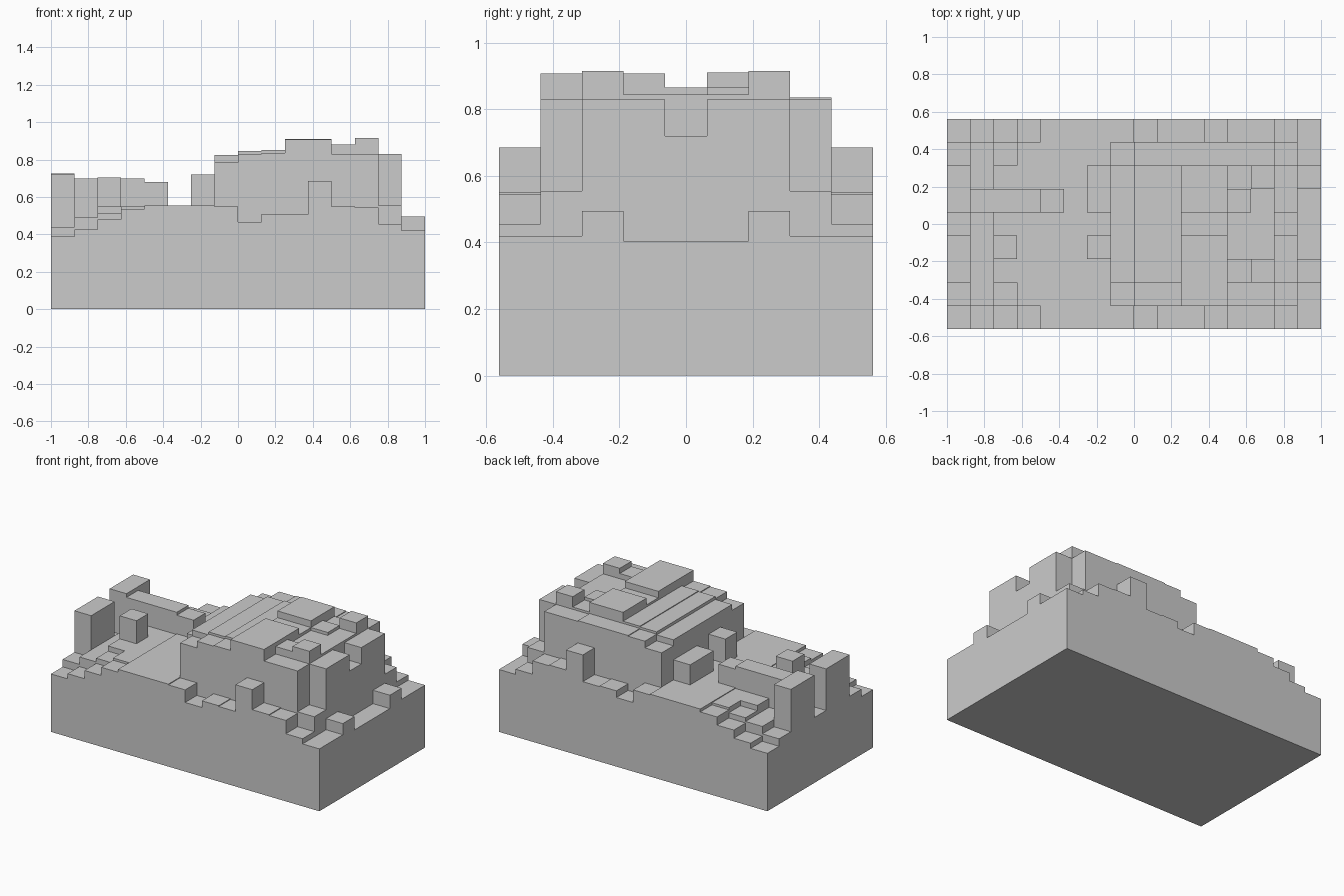
import bpy, bmesh

if "Cube" in bpy.data.objects:
    bpy.data.objects.remove(bpy.data.objects["Cube"])

NX, NY, S = 16, 9, 0.125
H = [[0.0] * NY for _ in range(NX)]


def plate(cols, rows, z):
    """Set a rectangle of cells (inclusive ranges) to one height."""
    for c in range(cols[0], cols[1] + 1):
        for r in range(rows[0], rows[1] + 1):
            H[c][r] = z


def lane(rows, profile):
    """Set the long stepped profile on each listed row."""
    for r in rows:
        for c, z in enumerate(profile):
            H[c][r] = z


# Stepped profiles: outer edges, shoulders, centre
lane((0, 8), (.39, .425, .48, .535, .555, .555, .555, .55,
              .465, .51, .505, .685, .55, .545, .455, .42))
lane((1, 7), (.44, .49, .515, .55, .555, .555, .555, .785,
              .83, .835, .835, .835, .83, .83, .555, .42))
lane(range(2, 7), (.44, .49, .55, .55, .555, .555, .555, .825,
                   .845, .85, .845, .845, .845, .845, .83, .405))

# Front end towers and low wall
plate((0, 0), (2, 3), .72)
plate((0, 0), (5, 6), .725)
plate((1, 3), (5, 5), .70)
plate((4, 4), (5, 5), .68)
plate((2, 2), (3, 3), .705)

# Blocks against the raised body
plate((6, 6), (3, 3), .72)
plate((6, 6), (5, 6), .69)

# Raised roof plates
plate((10, 11), (1, 3), .908)
plate((10, 11), (5, 6), .91)
plate((10, 11), (4, 4), .865)
plate((12, 12), (2, 2), .88)
plate((12, 12), (5, 5), .865)
for r in (2, 6):
    plate((13, 13), (r, r), .915)
    plate((15, 15), (r, r), .495)

# Notch in the rear end
plate((14, 14), (4, 4), .72)


def height(c, r):
    return H[c][r] if 0 <= c < NX and 0 <= r < NY else 0.0


# Closed skin: cell tops, step walls and flat bottom
bm = bmesh.new()


def quad(*pts):
    bm.faces.new([bm.verts.new(p) for p in pts])


X0, Y0 = -NX * S / 2, -NY * S / 2
for c in range(NX):
    for r in range(NY):
        x, y, z = X0 + c * S, Y0 + r * S, H[c][r]
        corners = [(x, y), (x + S, y), (x + S, y + S), (x, y + S)]
        quad(*[(px, py, z) for px, py in corners])
        for i, (dc, dr) in enumerate(((0, -1), (1, 0), (0, 1), (-1, 0))):
            low = height(c + dc, r + dr)
            if z > low + 1e-5:
                a, b = corners[i], corners[(i + 1) % 4]
                quad((*a, low), (*b, low), (*b, z), (*a, z))
quad((X0, Y0, 0), (X0, -Y0, 0), (-X0, -Y0, 0), (-X0, Y0, 0))
bmesh.ops.remove_doubles(bm, verts=bm.verts, dist=1e-5)

mesh = bpy.data.meshes.new("stepped_block")
bm.to_mesh(mesh)
bm.free()
bpy.context.collection.objects.link(bpy.data.objects.new("stepped_block", mesh))
